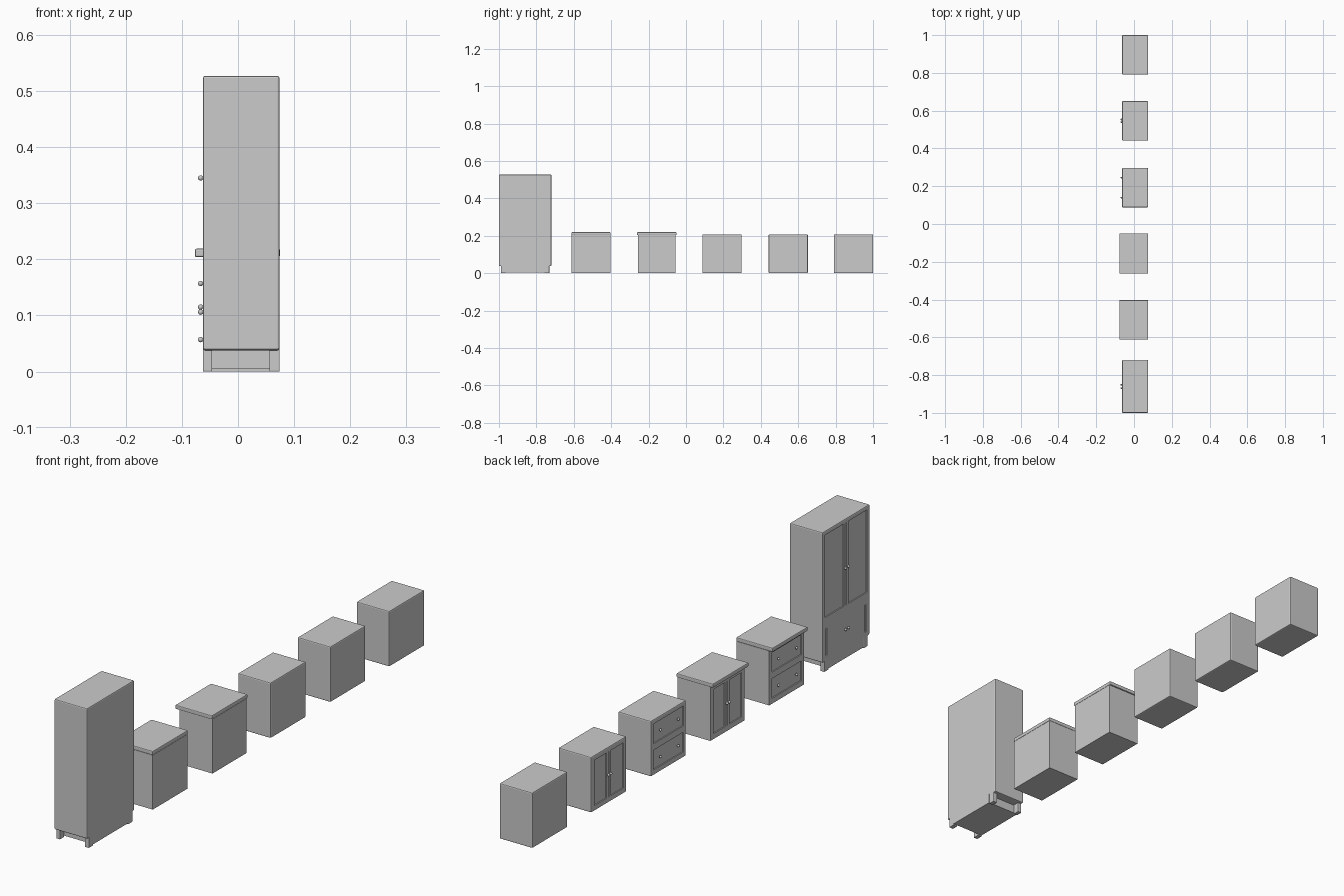
import bpy, bmesh
from mathutils import Matrix, Vector

if "Cube" in bpy.data.objects:
    bpy.data.objects.remove(bpy.data.objects["Cube"], do_unlink=True)

grey = bpy.data.materials.new("plain_grey")
grey.use_nodes = True
grey.diffuse_color = (0.6, 0.6, 0.6, 1)
grey.node_tree.nodes["Principled BSDF"].inputs["Base Color"].default_value = (0.6, 0.6, 0.6, 1)

BACK, FRONT = 0.074, -0.0625   # cabinet fronts face -x


def finish(name, bm):
    mesh = bpy.data.meshes.new(name)
    bm.to_mesh(mesh)
    bm.free()
    mesh.materials.append(grey)
    obj = bpy.data.objects.new(name, mesh)
    bpy.context.collection.objects.link(obj)
    return obj


def add_box(bm, x, y, z):
    spans = (x, y, z)
    centre = Vector([(a + b) / 2 for a, b in spans])
    size = [b - a for a, b in spans] + [1]
    bmesh.ops.create_cube(bm, size=1, matrix=Matrix.Translation(centre) @ Matrix.Diagonal(size))


def box(name, x, y, z, bevel=0):
    bm = bmesh.new()
    add_box(bm, x, y, z)
    if bevel:
        bmesh.ops.bevel(bm, geom=bm.edges[:], offset=bevel, segments=2, profile=0.5, affect='EDGES')
    return finish(name, bm)


def carve(body, panels, depth=0.004):
    """Sink rectangular panels (y span, z span) into the front."""
    bm = bmesh.new()
    for y, z in panels:
        add_box(bm, (FRONT - 0.02, FRONT + depth), y, z)
    cutter = finish("panel_cutter", bm)
    cutter.hide_render = True
    mod = body.modifiers.new("panels", 'BOOLEAN')
    mod.operation, mod.solver, mod.object = 'DIFFERENCE', 'EXACT', cutter
    bpy.context.view_layer.objects.active = body
    bpy.ops.object.modifier_apply(modifier=mod.name)
    bpy.data.objects.remove(cutter, do_unlink=True)


def knob(name, y, z):
    bm = bmesh.new()
    bmesh.ops.create_uvsphere(bm, u_segments=12, v_segments=8, radius=0.0048,
                              matrix=Matrix.Translation((FRONT - 0.004, y, z)))
    obj = finish(name, bm)
    obj.data.shade_smooth()


def door_panels(y, z, margin, gap):
    """Two door panels and the thin seam between them."""
    mid = (y[0] + y[1]) / 2
    return [((y[0] + margin, mid - gap), z), ((mid + gap, y[1] - margin), z),
            ((mid - 0.001, mid + 0.001), z)]


def base_cabinet(name, y, top, kind, bevel=0.004):
    body = box(name + "_body", (FRONT, BACK), y, (0, top), bevel)
    mid = (y[0] + y[1]) / 2
    if kind == "doors":
        carve(body, door_panels(y, (0.02, top - 0.018), 0.018, 0.013))
        for side in (-1, 1):
            knob(name + "_knob", mid + side * 0.007, 0.106)
    elif kind == "drawers":
        span = (y[0] + 0.016, y[1] - 0.016)
        carve(body, [(span, (0.02, 0.094)), (span, (0.118, 0.192))])
        for z in (0.057, 0.157):
            for side in (-1, 1):
                knob(name + "_knob", mid + side * 0.053, z)


# Low cabinets
base_cabinet("plain_cabinet", (0.791, 1.0), 0.208, "plain")
base_cabinet("door_cabinet", (0.442, 0.651), 0.208, "doors")
base_cabinet("drawer_cabinet", (0.088, 0.297), 0.208, "drawers")
base_cabinet("counter_door_cabinet", (-0.257, -0.055), 0.204, "doors", 0)
base_cabinet("counter_drawer_cabinet", (-0.611, -0.404), 0.204, "drawers", 0)

# Overhanging worktops
for name, y in (("door_worktop", (-0.262, -0.05)), ("drawer_worktop", (-0.612, -0.403))):
    box(name, (-0.077, 0.075), y, (0.204, 0.219), 0.003)

# Tall wardrobe
tall = (-1.0, -0.72)
mid = sum(tall) / 2
wardrobe = box("wardrobe_body", (FRONT, BACK), tall, (0.038, 0.527), 0.004)
slots = [((mid + s * 0.116 - 0.003, mid + s * 0.116 + 0.003), (0.057, 0.16)) for s in (-1, 1)]
carve(wardrobe, door_panels(tall, (0.203, 0.512), 0.016, 0.014) + slots)
for side in (-1, 1):
    knob("wardrobe_door_knob", mid + side * 0.009, 0.345)
    knob("wardrobe_drawer_knob", mid + side * 0.009, 0.115)

# Plinth and four legs
box("wardrobe_plinth", (FRONT, BACK), (-0.964, -0.756), (0.005, 0.045))
for x in ((FRONT, -0.046), (0.056, BACK)):
    for side in (-1, 1):
        y = sorted((mid + side * 0.104, mid + side * 0.129))
        box("wardrobe_leg", x, y, (0, 0.045), 0.0015)
